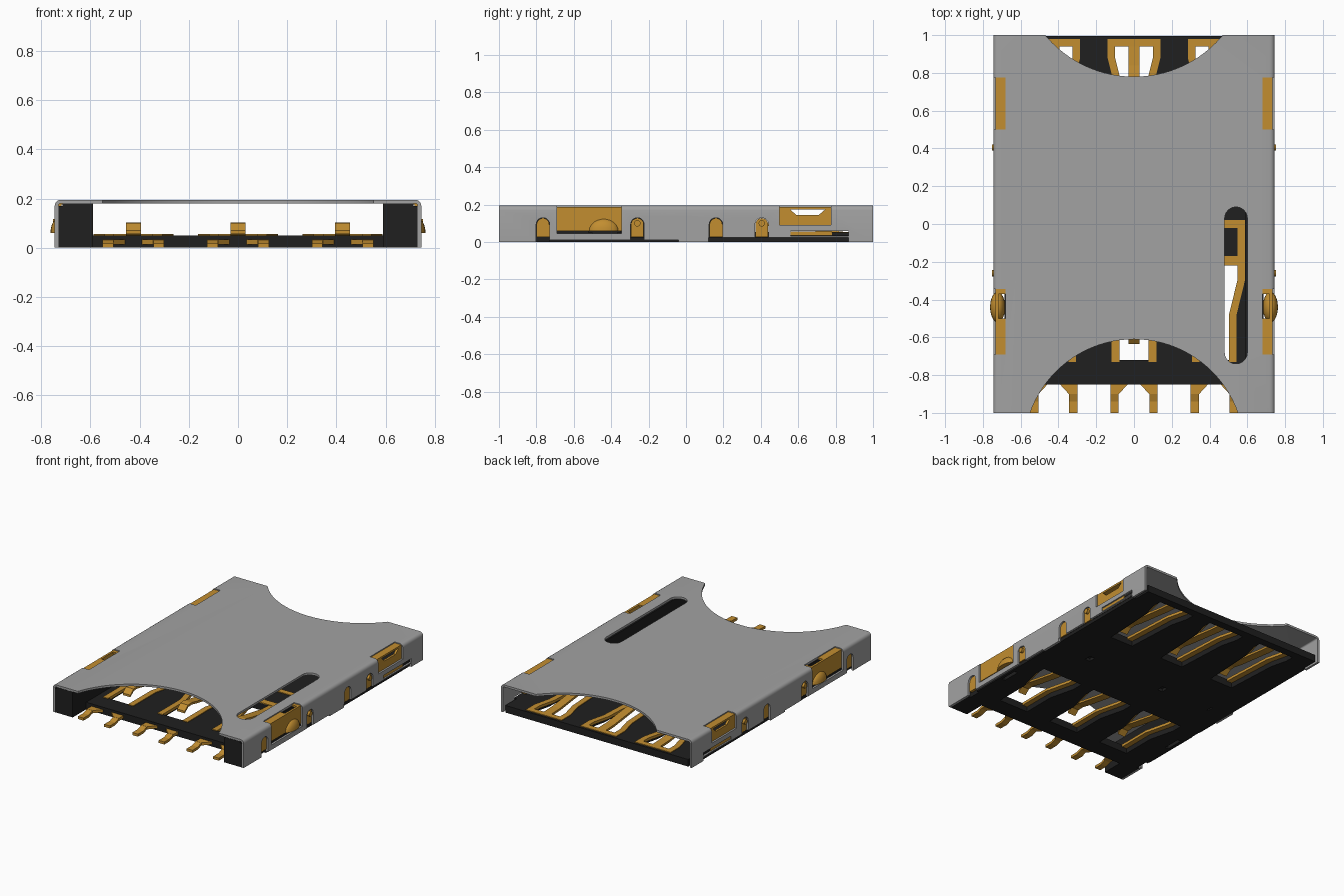
import bpy, bmesh
from math import sin, cos, pi, radians
from mathutils import Matrix

cube = bpy.data.objects.get("Cube")
if cube:
    bpy.data.objects.remove(cube, do_unlink=True)


def material(name, rgb):
    m = bpy.data.materials.new(name)
    m.use_nodes = True
    m.diffuse_color = (*rgb, 1)
    m.node_tree.nodes["Principled BSDF"].inputs["Base Color"].default_value = (*rgb, 1)
    return m


STEEL = material("grey steel", (0.36, 0.36, 0.36))
GOLD = material("gold plating", (0.54, 0.27, 0.03))
BLACK = material("black plastic", (0.014, 0.014, 0.014))


def finish(name, bm, mat):
    bmesh.ops.recalc_face_normals(bm, faces=bm.faces)
    mesh = bpy.data.meshes.new(name)
    bm.to_mesh(mesh)
    bm.free()
    if mat:
        mesh.materials.append(mat)
    ob = bpy.data.objects.new(name, mesh)
    bpy.context.collection.objects.link(ob)
    return ob


def prism(name, pts, axis, lo, hi, mat=None):
    """Outline extruded along an axis."""
    place = {"x": lambda u, v, d: (d, u, v),
             "y": lambda u, v, d: (u, d, v),
             "z": lambda u, v, d: (u, v, d)}[axis]
    bm = bmesh.new()
    a, b = [[bm.verts.new(place(u, v, d)) for u, v in pts] for d in (lo, hi)]
    bm.faces.new(a)
    bm.faces.new(b)
    for i in range(len(pts)):
        j = (i + 1) % len(pts)
        bm.faces.new((a[i], a[j], b[j], b[i]))
    return finish(name, bm, mat)


def box(name, x, y, z, mat=None):
    return prism(name, [(x[0], y[0]), (x[1], y[0]), (x[1], y[1]), (x[0], y[1])],
                 "z", z[0], z[1], mat)


def ribbon(name, path, half, thick, mat):
    """Flat strip running along y, bent in x and z."""
    bm = bmesh.new()
    rings = [[bm.verts.new((x + dx, y, z + dz)) for dx, dz in
              ((-half, 0), (half, 0), (half, thick), (-half, thick))] for x, y, z in path]
    for a, b in zip(rings, rings[1:]):
        for i in range(4):
            j = (i + 1) % 4
            bm.faces.new((a[i], a[j], b[j], b[i]))
    bm.faces.new(rings[0])
    bm.faces.new(rings[-1])
    return finish(name, bm, mat)


def arc(cx, cy, r, start, end, n):
    return [(cx + r * cos(start + (end - start) * i / n),
             cy + r * sin(start + (end - start) * i / n)) for i in range(n + 1)]


def arch(y, half, bottom, top):
    return [(y - half, bottom), (y + half, bottom)] + arc(y, top - half, half, 0, pi, 10)


def cut(ob, cutters):
    for c in cutters:
        c.hide_render = True
        mod = ob.modifiers.new("cut", "BOOLEAN")
        mod.operation, mod.solver, mod.object = "DIFFERENCE", "EXACT", c
    bpy.context.view_layer.update()
    old = ob.data
    new = bpy.data.meshes.new_from_object(
        ob.evaluated_get(bpy.context.evaluated_depsgraph_get()))
    ob.modifiers.clear()
    ob.data = new
    bpy.data.meshes.remove(old)
    for c in cutters:
        bpy.data.objects.remove(c, do_unlink=True)


def span(s, a, b):
    return sorted((s * a, s * b))


# Folded steel cover: rounded U section, then stamped openings
W, H, T, R = 0.745, 0.195, 0.015, 0.025
outer = [(W, 0)] + arc(W - R, H - R, R, 0, pi / 2, 4) \
    + arc(R - W, H - R, R, pi / 2, pi, 4) + [(-W, 0)]
inner = [(T - W, 0)] + arc(R - W, H - R, R - T, pi, pi / 2, 4) \
    + arc(W - R, H - R, R - T, pi / 2, 0, 4) + [(W - T, 0)]
cover = prism("cover", outer + inner, "y", -1, 1, STEEL)

cuts = [prism("front_scoop", arc(0, -1.193, 0.583, 0, 2 * pi, 96)[:-1], "z", 0.1, 0.3),
        prism("back_scoop", arc(0, 1.392, 0.612, 0, 2 * pi, 96)[:-1], "z", 0.1, 0.3),
        prism("slot", arc(0.54, 0.03, 0.06, 0, pi, 12) + arc(0.54, -0.68, 0.06, pi, 2 * pi, 12),
              "z", 0.1, 0.3)]
NOTCHES = (-0.765, -0.26, 0.16, 0.405)
for s in (1, -1):
    out = span(s, 0.72, 0.8)
    cuts += [box("front_window", span(s, 0.68, 0.8), (-0.69, -0.345), (0.045, 0.3)),
             box("back_window", span(s, 0.68, 0.8), (0.5, 0.775), (0.09, 0.3)),
             box("front_relief", out, (-0.73, -0.04), (-0.1, 0.01)),
             box("back_relief", out, (0.12, 0.87), (-0.1, 0.025)),
             box("ledge_window", out, (0.56, 0.87), (0.032, 0.058))]
    cuts += [prism("notch", arch(y, 0.036, -0.1, 0.13), "x", *out) for y in NOTCHES]
cut(cover, cuts)

# Black base with six contact openings
COLUMNS = (-0.425, 0, 0.425)
base = box("base", (-0.714, 0.714), (-0.85, 0.995), (0, 0.05), BLACK)
front_half = [(0.16, -0.22), (0.16, -0.3), (0.115, -0.48), (0.115, -0.72)]
back_half = [(0.14, 0.94), (0.14, 0.88), (0.11, 0.76), (0.09, 0.38)]
cuts = []
for cx in COLUMNS:
    for half in (front_half, back_half):
        ring = [(cx + x, y) for x, y in half] + [(cx - x, y) for x, y in reversed(half)]
        cuts.append(prism("opening", ring, "z", -0.1, 0.2))
for x in (0.44, -0.18, -0.6):
    cuts.append(box("underside_pocket", (x - 0.02, x + 0.02), (0.05, 0.1), (-0.1, 0.02)))
for s in (1, -1):
    cuts.append(box("spring_well", span(s, 0.685, 0.8), (-0.5, -0.37), (-0.1, 0.1)))
cut(base, cuts)

for s, side in ((1, "left"), (-1, "right")):
    # Guide rails beside the card
    rail = box(side + "_rail", span(s, 0.59, 0.714), (-1, 0.2), (0, 0.179), BLACK)
    cut(rail, [box("spring_well", span(s, 0.685, 0.8), (-0.52, -0.35), (-0.1, 0.3))])
    box(side + "_front_corner", span(s, 0.7, 0.73), (-1, -0.82), (0, 0.17), BLACK)
    box(side + "_base_edge", span(s, 0.71, 0.73), (-0.73, 0.87), (0, 0.024), BLACK)

    # Side springs in the cover windows
    plate = span(s, 0.717, 0.732)
    box(side + "_front_spring", plate, (-0.69, -0.345), (0.06, 0.188), GOLD)
    box(side + "_front_spring_flange_a", span(s, 0.68, 0.72), (-0.69, -0.5), (0.175, 0.188), GOLD)
    box(side + "_front_spring_flange_b", span(s, 0.68, 0.72), (-0.37, -0.345), (0.175, 0.188), GOLD)
    back = box(side + "_back_spring", plate, (0.5, 0.775), (0.09, 0.188), GOLD)
    cut(back, [prism("grip", [(0.59, 0.145), (0.71, 0.145), (0.745, 0.175), (0.555, 0.175)],
                     "x", *span(s, 0.6, 0.8))])
    box(side + "_back_spring_flange", span(s, 0.68, 0.72), (0.5, 0.775), (0.176, 0.188), GOLD)
    box(side + "_ledge", span(s, 0.7, 0.738), (0.56, 0.78), (0.034, 0.056), GOLD)
    box(side + "_ledge_stop", span(s, 0.7, 0.735), (0.78, 0.87), (0.034, 0.05), BLACK)

    # Half dome pressed out of the front spring
    bm = bmesh.new()
    bmesh.ops.create_uvsphere(bm, u_segments=24, v_segments=12, radius=1)
    low = [f for f in bm.faces if f.calc_center_median().z < 0]
    bmesh.ops.delete(bm, geom=low, context="FACES")
    bmesh.ops.holes_fill(bm, edges=[e for e in bm.edges if e.is_boundary])
    bm.transform(Matrix.Translation((s * 0.722, -0.44, 0.06))
                 @ Matrix.Diagonal((0.04, 0.08, 0.065, 1)))
    finish(side + "_spring_dome", bm, GOLD)

    # Locking tabs behind the notches, two with a rivet bump
    for i, y in enumerate(NOTCHES):
        prism(f"{side}_tab_{i}", arch(y, 0.034, 0.028, 0.128), "x", *span(s, 0.716, 0.734), GOLD)
        if i % 2:
            prism(f"{side}_rivet_{i}", arc(y, 0.1, 0.017, 0, 2 * pi, 16)[:-1], "x",
                  *span(s, 0.72, 0.752), GOLD)

# Contacts: crossbars, twin legs, rising tongue and solder tails
for n, cx in enumerate(COLUMNS):
    box(f"front_root_{n}", (cx - 0.16, cx + 0.16), (-0.02, 0.02), (0.036, 0.055), GOLD)
    box(f"front_crossbar_{n}", (cx - 0.16, cx + 0.16), (-0.22, -0.17), (0.036, 0.055), GOLD)
    box(f"back_crossbar_{n}", (cx - 0.14, cx + 0.14), (0.94, 0.98), (0.036, 0.055), GOLD)
    ribbon(f"front_tongue_{n}", [(cx, -0.2, 0.036), (cx, -0.3, 0.04), (cx, -0.5, 0.075),
                                 (cx, -0.56, 0.088), (cx, -0.6, 0.085), (cx, -0.635, 0.055)],
           0.03, 0.015, GOLD)
    ribbon(f"back_tongue_{n}", [(cx, 0.95, 0.036), (cx, 0.84, 0.04), (cx, 0.55, 0.075),
                                (cx, 0.48, 0.088), (cx, 0.44, 0.085), (cx, 0.4, 0.055)],
           0.03, 0.015, GOLD)
    for s in (1, -1):
        ribbon(f"front_leg_{n}_{s}", [(cx + s * x, y, 0.036) for x, y in
               ((0.142, 0.02), (0.142, -0.3), (0.098, -0.48), (0.098, -0.73))],
               0.02, 0.019, GOLD)
        ribbon(f"back_leg_{n}_{s}", [(cx + s * x, y, 0.036) for x, y in
               ((0.12, 0.96), (0.12, 0.88), (0.09, 0.76), (0.07, 0.37))],
               0.02, 0.019, GOLD)
        tx = cx + s * 0.103
        ribbon(f"tail_{n}_{s}", [(tx, -0.82, 0.014), (tx, -0.9, 0.014),
                                 (tx, -0.94, 0), (tx, -1, 0)], 0.022, 0.018, GOLD)
        prism(f"tail_barb_{n}_{s}", [(cx + s * 0.125, -0.84), (cx + s * 0.025, -0.84),
                                     (cx + s * 0.08, -0.9), (cx + s * 0.125, -0.9)],
              "z", 0.014, 0.033, GOLD)

# Smooth the rounded parts, keep the stamped edges sharp
bpy.ops.object.select_all(action="DESELECT")
for ob in bpy.context.scene.objects:
    if ob.type == "MESH" and ("cover" in ob.name or "dome" in ob.name):
        ob.select_set(True)
        bpy.context.view_layer.objects.active = ob
bpy.ops.object.shade_smooth_by_angle(angle=radians(35))
